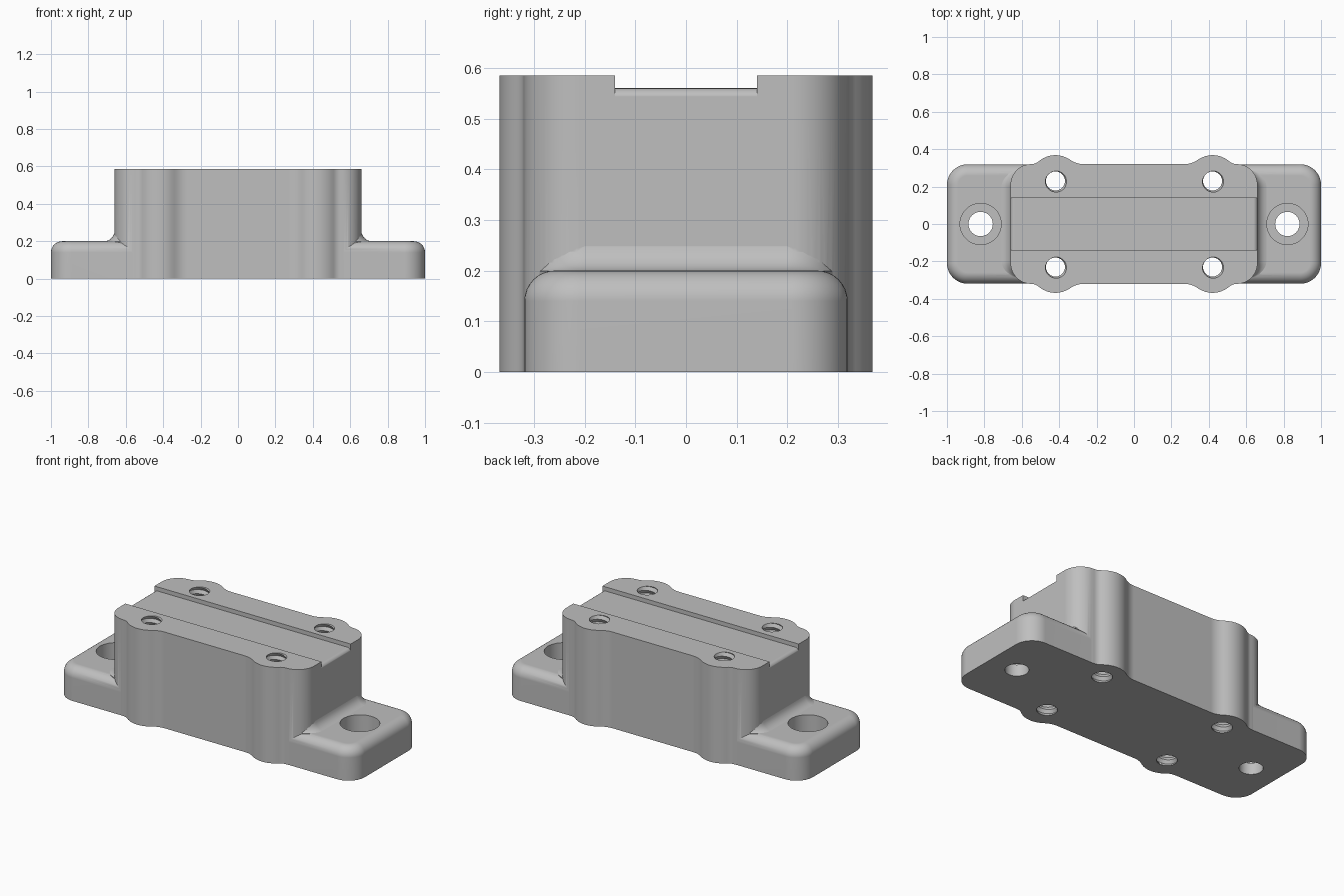
import bpy, bmesh
from math import sin, cos, pi, radians, sqrt, degrees, atan2

cube = bpy.data.objects.get("Cube")
if cube:
    bpy.data.objects.remove(cube)

metal = bpy.data.materials.new("plain_grey")
metal.use_nodes = True
GREY = (0.52, 0.52, 0.52, 1)
metal.diffuse_color = GREY
metal.node_tree.nodes["Principled BSDF"].inputs["Base Color"].default_value = GREY


def finish(name, bm):
    bmesh.ops.recalc_face_normals(bm, faces=bm.faces)
    mesh = bpy.data.meshes.new(name)
    bm.to_mesh(mesh)
    bm.free()
    mesh.materials.append(metal)
    obj = bpy.data.objects.new(name, mesh)
    bpy.context.collection.objects.link(obj)
    return obj


def loft(name, rings):
    """Closed solid through rings of 3D points, capped at both ends."""
    bm = bmesh.new()
    rows = [[bm.verts.new(p) for p in ring] for ring in rings]
    n = len(rows[0])
    for a, b in zip(rows, rows[1:]):
        for i in range(n):
            j = (i + 1) % n
            bm.faces.new((a[i], a[j], b[j], b[i]))
    bm.faces.new(rows[0])
    bm.faces.new(rows[-1])
    bmesh.ops.remove_doubles(bm, verts=bm.verts, dist=0.0015)
    return finish(name, bm)


def arc(cx, cy, rx, start, end, steps=10, ry=None):
    ry = rx if ry is None else ry
    angles = [radians(start + (end - start) * i / steps) for i in range(steps + 1)]
    return [(cx + rx * cos(a), cy + ry * sin(a)) for a in angles]


def four_way(quarter):
    """Mirror a first-quadrant outline into a full counterclockwise loop."""
    back = quarter[::-1]
    return (quarter + [(-x, y) for x, y in back]
            + [(-x, -y) for x, y in quarter] + [(x, -y) for x, y in back])


def at(outline, z):
    return [(x, y, z) for x, y in outline]


def cylinder(name, x, y, r, z0, z1):
    circle = arc(x, y, r, 0, 352.5, 47)
    return loft(name, [at(circle, z0), at(circle, z1)])


# Upright block: rounded corners, with a blended boss around each screw hole
HEIGHT, SIDE = 0.585, 0.32
HOLE_X, HOLE_Y, BOSS = 0.42, 0.23, 0.138


def blend(r):
    rise = SIDE + r - HOLE_Y
    run = sqrt((BOSS + r) ** 2 - rise ** 2)
    return run, degrees(atan2(rise, run))


run_out, ang_out = blend(0.06)
run_in, ang_in = blend(0.12)
quarter = arc(0.55, 0.21, 0.11, 0, 90, 12)
quarter += arc(HOLE_X + run_out, SIDE + 0.06, 0.06, -90, ang_out - 180, 6)
quarter += arc(HOLE_X, HOLE_Y, BOSS, ang_out, 180 - ang_in, 12)
quarter += arc(HOLE_X - run_in, SIDE + 0.12, 0.12, -ang_in, -90, 6)
outline = four_way(quarter)
block = loft("mounting_block", [at(outline, 0), at(outline, HEIGHT)])

# Foot plate with rounded corners and a rounded top edge
rings = []
for z, inset in [(0, 0)] + [(0.14 + 0.06 * sin(t), 0.06 * (1 - cos(t)))
                            for t in [i * pi / 16 for i in range(9)]]:
    rings.append(at(four_way(arc(0.89, 0.209, 0.11 - inset, 0, 90, 10)), z))
foot = loft("foot_plate", rings)

# Concave fillet between the foot and the block ends
rings = []
for z, out in [(0.13, 0.06)] + [(0.259 - 0.06 * cos(t), 0.06 * (1 - sin(t)) - 0.001)
                                for t in [i * pi / 16 for i in range(9)]]:
    rings.append(at(four_way(arc(0.55, 0.20, 0.11 + out, 0, 90, 10, ry=0.10)), z))
fillet = loft("end_fillet", rings)

# Long shallow channel on top, its floor rounded over at both ends
lip = [(1.1, 0.7), (1.1, 0.535), (0.67, 0.535)] + arc(0.638, 0.537, 0.023, 0, 90, 6)
profile = lip + [(-x, z) for x, z in lip[::-1]]
channel = loft("channel_cutter", [[(x, y, z) for x, z in profile] for y in (-0.14, 0.14)])


# Helical thread cutter for the screw holes
def thread(name, x, y, pitch=0.04, seg=24, turns=19):
    bm = bmesh.new()
    outer, inner = [], []
    for n in range(seg * turns + 1):
        a = 2 * pi * n / seg
        z = -0.09 + pitch * n / seg
        outer.append(bm.verts.new((x + 0.062 * cos(a), y + 0.062 * sin(a), z)))
        inner.append(bm.verts.new((x + 0.051 * cos(a), y + 0.051 * sin(a), z + pitch / 2)))
    for n in range(seg * turns):
        bm.faces.new((outer[n], outer[n + 1], inner[n + 1], inner[n]))
        if n + seg + 1 < len(outer):
            bm.faces.new((inner[n], inner[n + 1], outer[n + seg + 1], outer[n + seg]))
    bmesh.ops.holes_fill(bm, edges=[e for e in bm.edges if e.is_boundary], sides=0)
    bmesh.ops.triangulate(bm, faces=bm.faces)
    return finish(name, bm)


cutters = [channel]
for sx in (-1, 1):
    cutters.append(cylinder("bolt_hole_cutter", sx * 0.82, 0, 0.065, -0.1, 0.4))
    cutters.append(cylinder("counterbore_cutter", sx * 0.82, 0, 0.11, 0.07, 0.4))
    for sy in (-1, 1):
        cutters.append(thread("thread_cutter", sx * HOLE_X, sy * HOLE_Y))

# Join the solids, cut the openings and bake the result
tools = [(foot, 'UNION'), (fillet, 'UNION')] + [(c, 'DIFFERENCE') for c in cutters]
for tool, operation in tools:
    tool.hide_render = True
    mod = block.modifiers.new(tool.name, 'BOOLEAN')
    mod.operation, mod.solver, mod.object = operation, 'EXACT', tool
graph = bpy.context.evaluated_depsgraph_get()
baked = bpy.data.meshes.new_from_object(block.evaluated_get(graph))
block.modifiers.clear()
block.data = baked
for tool, _ in tools:
    bpy.data.objects.remove(tool)

# Smooth curved walls, keep crisp edges
bpy.ops.object.select_all(action='DESELECT')
block.select_set(True)
bpy.context.view_layer.objects.active = block
bpy.ops.object.shade_smooth_by_angle(angle=radians(30))
weighted = block.modifiers.new("even_shading", 'WEIGHTED_NORMAL')
weighted.keep_sharp = True
